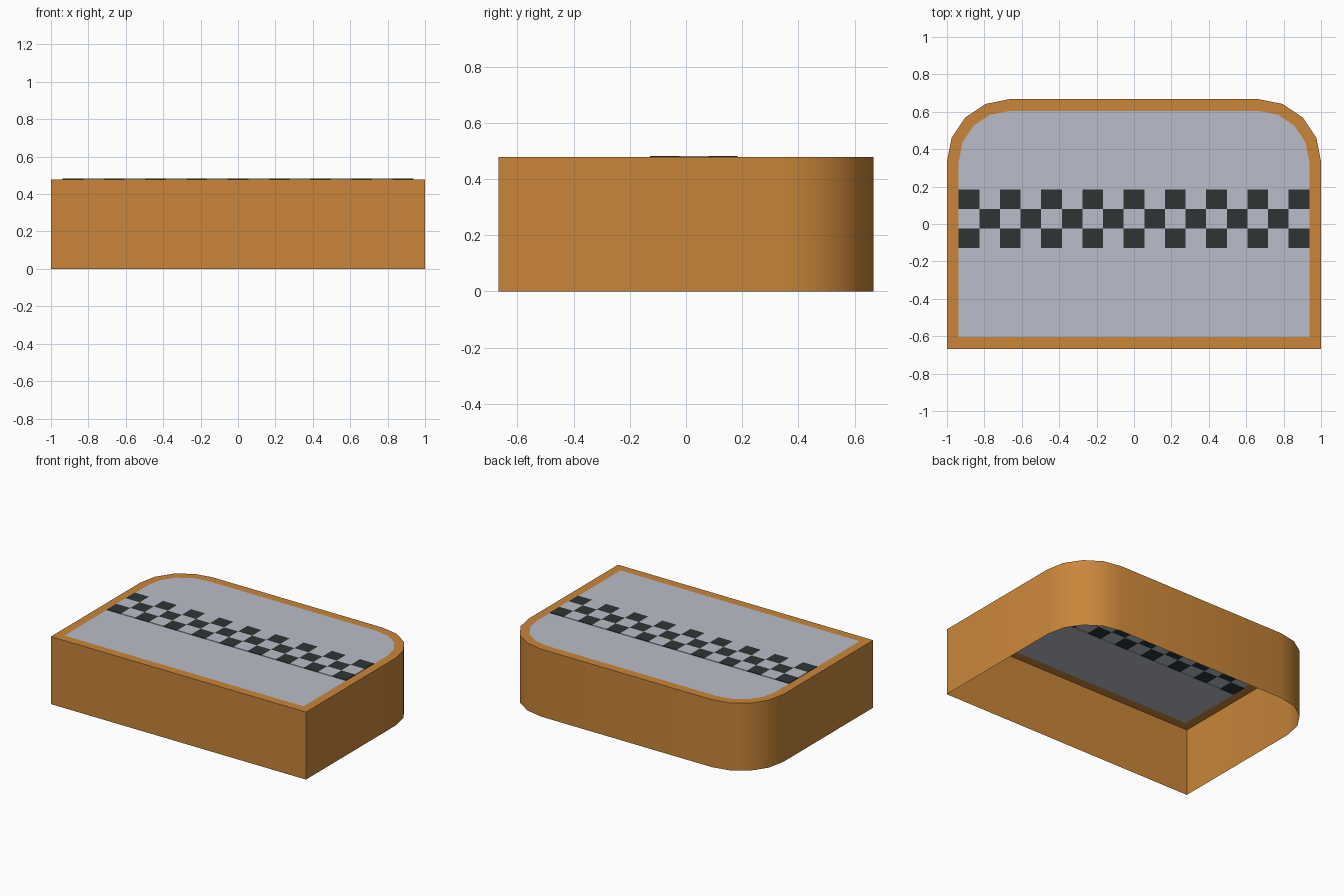
import bpy, bmesh, math

if "Cube" in bpy.data.objects:
    bpy.data.objects.remove(bpy.data.objects["Cube"])

W, D, H = 1.0, 0.667, 0.478      # half width, half depth, height
R, B = 0.333, 0.063              # back corner radius, rim width
Y0, Y1, LIFT = -0.128, 0.184, 0.004   # checkered band limits and rise


def material(name, rgb):
    m = bpy.data.materials.new(name)
    m.diffuse_color = (*rgb, 1)
    m.use_nodes = True
    m.node_tree.nodes["Principled BSDF"].inputs["Base Color"].default_value = m.diffuse_color
    return m


orange = material("orange", (0.59, 0.24, 0.042))
grey = material("light grey", (0.49, 0.51, 0.585))
dark = material("charcoal", (0.027, 0.035, 0.035))


def back_arcs(inset):
    """Rounded back corners, right to left, four segments each."""
    r = R - inset
    right = [(W - R + r * math.cos(math.radians(a * 22.5)),
              D - R + r * math.sin(math.radians(a * 22.5))) for a in range(5)]
    return right + [(-x, y) for x, y in reversed(right)]


def outline(inset, front):
    return [(-W + inset, front), (W - inset, front)] + back_arcs(inset)


def finish(name, bm, mats):
    bm.normal_update()
    me = bpy.data.meshes.new(name)
    bm.to_mesh(me)
    bm.free()
    ob = bpy.data.objects.new(name, me)
    bpy.context.collection.objects.link(ob)
    for m in mats:
        me.materials.append(m)
    return ob


def loop(bm, pts, z):
    return [bm.verts.new((x, y, z)) for x, y in pts]


def bridge(bm, a, b):
    n = len(a)
    for i in range(n):
        j = (i + 1) % n
        bm.faces.new((a[i], a[j], b[j], b[i]))


# Wall shell, open below, with a flat rim on top
bm = bmesh.new()
low = loop(bm, outline(0, -D), 0)
top = loop(bm, outline(0, -D), H)
inner = loop(bm, outline(B, -D + B), H)
bridge(bm, low, top)
bridge(bm, top, inner)
shell = finish("outer_wall", bm, [orange])
bpy.context.view_layer.objects.active = shell
shell.select_set(True)
bpy.ops.object.shade_smooth_by_angle(angle=math.radians(30))

# Grey top panels in front of and behind the band
xi = W - B
bm = bmesh.new()
bm.faces.new(loop(bm, [(-xi, -D + B), (xi, -D + B), (xi, Y0), (-xi, Y0)], H))
bm.faces.new(loop(bm, outline(B, Y1), H))
finish("top_panel", bm, [grey])

# Slightly raised checkered band, 17 by 3 cells
bm = bmesh.new()
cols, rows = 17, 3
grid = [[bm.verts.new((-xi + 2 * xi * i / cols, Y0 + (Y1 - Y0) * j / rows, H + LIFT))
         for i in range(cols + 1)] for j in range(rows + 1)]
for j in range(rows):
    for i in range(cols):
        f = bm.faces.new((grid[j][i], grid[j][i + 1], grid[j + 1][i + 1], grid[j + 1][i]))
        f.material_index = (i + j + 1) % 2
# thin edge of the band keeps the colour of each neighbouring cell
rim = [e for e in bm.edges if e.is_boundary]
ext = bmesh.ops.extrude_edge_only(bm, edges=rim)
for v in ext["geom"]:
    if isinstance(v, bmesh.types.BMVert):
        v.co.z = H
bmesh.ops.recalc_face_normals(bm, faces=bm.faces)
if grid[1][1].link_faces[0].normal.z < 0:
    bmesh.ops.reverse_faces(bm, faces=bm.faces)
finish("checkered_band", bm, [grey, dark])

# Make the band edges match the cell colours
band = bpy.data.objects["checkered_band"].data
for p in band.polygons:
    if abs(p.normal.z) < 0.5:
        i = int((p.center.x + xi) / (2 * xi) * cols - 1e-4)
        j = min(rows - 1, max(0, int((p.center.y - Y0) / (Y1 - Y0) * rows)))
        p.material_index = (i + j + 1) % 2
